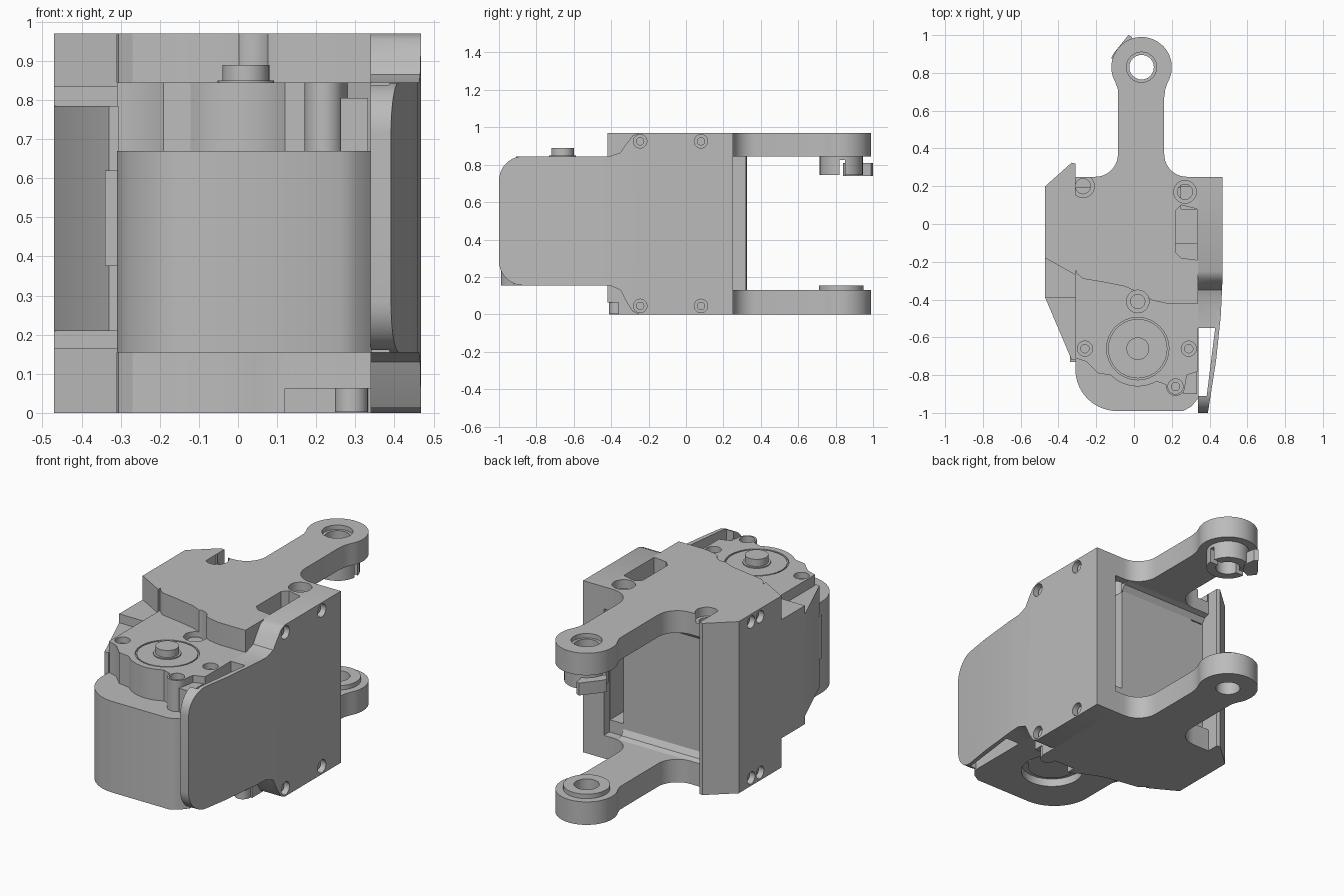
import bpy, bmesh, math
from mathutils import Vector

grey = bpy.data.materials.new("light_grey_plastic")
grey.diffuse_color = (0.5, 0.5, 0.5, 1)
parts = []


def arc(cx, cy, r, a0, a1, n=10):
    return [(cx + r * math.cos(math.radians(a0 + (a1 - a0) * i / n)),
             cy + r * math.sin(math.radians(a0 + (a1 - a0) * i / n))) for i in range(n + 1)]


def prism(name, pts, lo, hi, axis="z", keep=True):
    """Extrude an outline along z (x,y points) or along x (y,z points)."""
    place = (lambda p, h: (p[0], p[1], h)) if axis == "z" else (lambda p, h: (h, p[0], p[1]))
    bm = bmesh.new()
    face = bm.faces.new([bm.verts.new(place(p, lo)) for p in pts])
    ext = bmesh.ops.extrude_face_region(bm, geom=[face])
    move = Vector(place((0, 0), hi - lo))
    bmesh.ops.translate(bm, vec=move, verts=[v for v in ext["geom"] if isinstance(v, bmesh.types.BMVert)])
    bmesh.ops.recalc_face_normals(bm, faces=bm.faces)
    mesh = bpy.data.meshes.new(name)
    bm.to_mesh(mesh)
    bm.free()
    obj = bpy.data.objects.new(name, mesh)
    bpy.context.collection.objects.link(obj)
    mesh.materials.append(grey)
    if keep:
        parts.append(obj)
    return obj


def rect(a0, a1, b0, b1):
    return [(a0, b0), (a1, b0), (a1, b1), (a0, b1)]


def disc(name, a, b, r, lo, hi, axis="z", keep=True):
    return prism(name, arc(a, b, r, 0, 360, 32)[:-1], lo, hi, axis, keep)


def cut(objs, cutter):
    cutter.hide_render = True
    for obj in objs:
        mod = obj.modifiers.new("cut", "BOOLEAN")
        mod.operation, mod.solver, mod.object = "DIFFERENCE", "EXACT", cutter
        bpy.context.view_layer.objects.active = obj
        bpy.ops.object.modifier_apply(modifier=mod.name)
    bpy.data.objects.remove(cutter)


def hole(objs, a, b, r, lo, hi, axis="z"):
    cut(objs, disc("hole_cutter", a, b, r, lo, hi, axis, False))


# Top and bottom bracket plates with arms, and the core between them
front_edge = [(-0.32, -0.2), (-0.305, -0.26), (-0.27, -0.29), (-0.15, -0.31), (-0.05, -0.33),
              (0.04, -0.37), (0.1, -0.405), (0.17, -0.42), (0.34, -0.42)]
arm = ([(0.34, 0.25)] + arc(0.28, 0.37, 0.12, -90, -180) + [(0.16, 0.67), (0.166, 0.715)]
       + arc(0.04, 0.83, 0.16, -30, 210, 36) + [(-0.086, 0.715), (-0.085, 0.67)]
       + arc(-0.205, 0.37, 0.12, 0, -90) + [(-0.32, 0.25)])
top = prism("top_bracket", front_edge + arm, 0.845, 0.97)
bottom = prism("bottom_bracket", front_edge + arm, 0, 0.13)
core = prism("core_block", front_edge + [(0.34, 0.2), (-0.32, 0.2)], 0.004, 0.966)
prism("lower_back_fillet", [(0.19, 0.12), (0.25, 0.12), (0.25, 0.13), (0.22, 0.14), (0.2, 0.17), (0.19, 0.17)],
      -0.31, 0.25, "x")
prism("upper_back_fillet", [(0.19, 0.85), (0.25, 0.85), (0.25, 0.845), (0.22, 0.835), (0.2, 0.805), (0.19, 0.805)],
      -0.31, 0.25, "x")

# Pivot bosses on the arm ends
upper_boss = disc("upper_pivot_boss", 0.04, 0.83, 0.115, 0.745, 0.85)
cut([upper_boss], prism("boss_gap", rect(-0.1, 0.2, 0.82, 0.85), 0.7, 0.825, "z", False))
prong = prism("upper_boss_prong", [(-0.09, 0.84), (-0.12, 0.88), (-0.11, 0.9), (-0.03, 1.0), (-0.01, 0.99),
                                   (0.0, 0.92), (-0.04, 0.86)], 0.74, 0.81)
lower_boss = disc("lower_pivot_boss", 0.04, 0.83, 0.12, 0.12, 0.155)
hole([top, bottom, upper_boss, lower_boss, prong], 0.04, 0.83, 0.065, -0.1, 1.1)
hole([top], 0.04, 0.83, 0.08, 0.945, 1.1)

# Actuator body: lower case, stepped upper cap
case = prism("actuator_case", [(-0.31, -0.1), (-0.31, -0.74)] + arc(-0.09, -0.77, 0.22, 180, 270, 14)
             + [(0.26, -0.99), (0.305, -0.965), (0.342, -0.92), (0.342, -0.1)], 0.155, 0.67)
cap = prism("actuator_cap", [(-0.31, -0.1), (-0.31, -0.71), (-0.25, -0.73), (-0.19, -0.79)]
            + arc(0.02, -0.66, 0.2, 225, 300) + arc(0.22, -0.86, 0.05, 170, 360)
            + [(0.28, -0.8), (0.34, -0.78), (0.34, -0.1)], 0.66, 0.845)
prism("cap_corner_rib", rect(0.262, 0.333, -0.9, -0.78), 0.66, 0.805)
hole([case], 0.02, -0.66, 0.165, 0.1, 0.2)
disc("bottom_hub", 0.02, -0.66, 0.13, 0.185, 0.25)

# Output hub: engraved ring, washer and shaft
hole([cap], 0.02, -0.66, 0.165, 0.835, 0.9)
disc("hub_disc", 0.02, -0.66, 0.157, 0.8, 0.844)
disc("shaft_washer", 0.02, -0.66, 0.072, 0.8, 0.85)
disc("output_shaft", 0.02, -0.66, 0.06, 0.8, 0.89)
for x, y in [(-0.26, -0.66), (0.29, -0.66), (0.22, -0.86)]:
    hole([cap], x, y, 0.04, 0.81, 0.9)
    hole([cap], x, y, 0.022, 0.75, 0.9)
hole([top, core, cap], 0.02, -0.41, 0.06, 0.8, 1.1)
disc("cap_screw", 0.02, -0.41, 0.04, 0.78, 0.825)

# Screw wells, cable pocket and rear slot
for x, y in [(-0.27, 0.2), (0.27, 0.17)]:
    hole([top, core], x, y, 0.06, 0.92, 1.1)
    hole([top, core], x, y, 0.04, 0.8, 1.1)
cut([top, core], prism("pocket_cutter", [(0.333, 0.08), (0.25, 0.1), (0.22, 0.07), (0.22, -0.15), (0.25, -0.18),
                                         (0.333, -0.19)], 0.82, 1.1, "z", False))
cut([core], prism("slot_cutter", rect(0.25, 0.335, 0.08, 0.3), 0.2, 0.83, "z", False))
cut([bottom, core], prism("notch_cutter", rect(0.12, 0.4, -0.5, -0.36), -0.1, 0.063, "z", False))
disc("lower_front_post", 0.29, -0.37, 0.042, 0.002, 0.1)

# Right side panel: rounded nose, S-shaped shoulders, tapered outside, open gap
side = ([(0.25, 0), (0.25, 0.97), (-0.25, 0.97), (-0.285, 0.955), (-0.32, 0.91), (-0.35, 0.865), (-0.41, 0.845)]
        + arc(-0.87, 0.715, 0.13, 90, 180) + arc(-0.87, 0.285, 0.13, 180, 270)
        + [(-0.41, 0.155), (-0.35, 0.13), (-0.32, 0.07), (-0.285, 0.015), (-0.25, 0)])
panel = prism("right_side_panel", side, 0.339, 0.468, "x")
cut([panel], prism("taper_cutter", [(0.6, -0.28), (0.469, -0.28), (0.46, -0.48), (0.435, -0.72), (0.388, -1.02),
                                    (0.6, -1.02)], -0.1, 1.1, "z", False))
cut([panel], prism("gap_cutter", [(0.3, -0.55), (0.43, -0.55), (0.385, -0.91), (0.3, -0.91)],
                   -0.1, 1.1, "z", False))

# Left side cover: tall block, shorter step, wedge nose and clip
cover = prism("left_side_cover", [(-0.31, -0.27), (-0.31, 0.32), (-0.33, 0.325), (-0.47, 0.2), (-0.47, -0.18)], 0, 0.97)
prism("left_cover_step", [(-0.308, -0.39), (-0.308, -0.2), (-0.47, -0.15), (-0.47, -0.39)], 0.165, 0.835)
prism("left_cover_nose", [(-0.47, -0.38), (-0.47, -0.39), (-0.33, -0.72), (-0.306, -0.72), (-0.306, -0.38)], 0.21, 0.785)
prism("left_cover_clip", rect(-0.34, -0.306, -0.73, -0.68), 0.375, 0.62)

# Side screws on both flanks
for z in (0.045, 0.925):
    for y in (-0.245, 0.08):
        hole([panel], y, z, 0.036, 0.42, 0.6, "x")
        disc("right_screw", y, z, 0.022, 0.4, 0.445, "x")
    for y in (0.09, 0.01):
        hole([cover], y, z, 0.034, -0.6, -0.43, "x")
        disc("left_screw", y, z, 0.022, -0.445, -0.4, "x")

# Smooth round walls, keep edges crisp
bpy.ops.object.select_all(action="DESELECT")
for obj in parts:
    obj.select_set(True)
bpy.context.view_layer.objects.active = parts[0]
bpy.ops.object.shade_smooth_by_angle(angle=math.radians(30))
